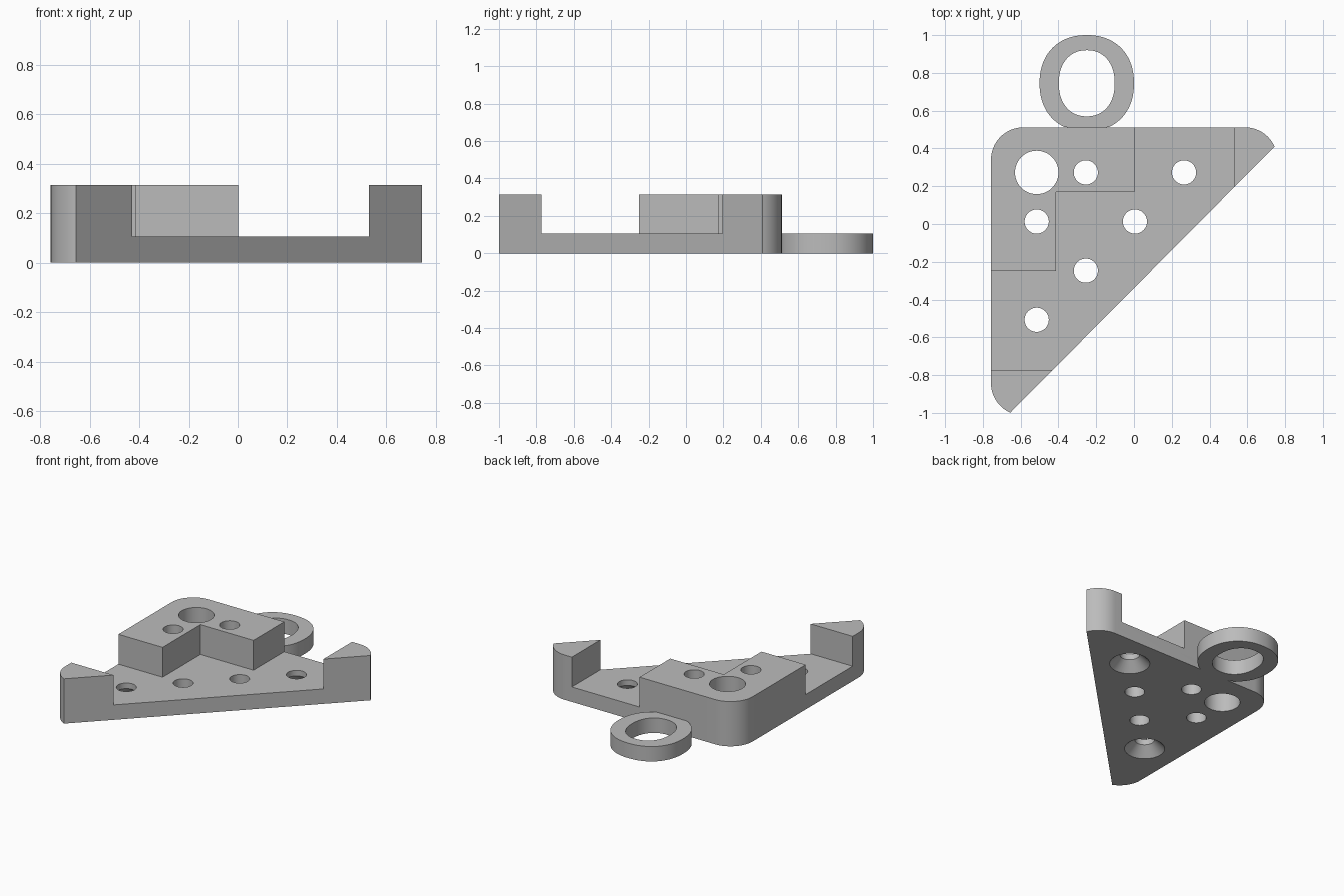
import bpy, bmesh, math

if "Cube" in bpy.data.objects:
    bpy.data.objects.remove(bpy.data.objects["Cube"], do_unlink=True)

grey = bpy.data.materials.new("plain grey")
grey.use_nodes = True
grey.diffuse_color = (0.5, 0.5, 0.5, 1)
grey.node_tree.nodes["Principled BSDF"].inputs["Base Color"].default_value = (0.5, 0.5, 0.5, 1)

HEIGHT, FLOOR, BACK = 0.315, 0.105, 0.512


def arc(cx, cy, r, start, end, steps=16):
    angles = [math.radians(start + (end - start) * i / steps) for i in range(steps + 1)]
    return [(cx + r * math.cos(a), cy + r * math.sin(a)) for a in angles]


def skin(name, loops, closed=False):
    """Join a series of equal point loops; cap the ends, or close back on the first."""
    bm = bmesh.new()
    rows = [[bm.verts.new(p) for p in loop] for loop in loops]
    pairs = list(zip(rows, rows[1:]))
    if closed:
        pairs.append((rows[-1], rows[0]))
    else:
        bm.faces.new(rows[0])
        bm.faces.new(rows[-1])
    for a, b in pairs:
        for i in range(len(a)):
            j = (i + 1) % len(a)
            bm.faces.new((a[i], a[j], b[j], b[i]))
    bmesh.ops.recalc_face_normals(bm, faces=bm.faces)
    mesh = bpy.data.meshes.new(name)
    bm.to_mesh(mesh)
    bm.free()
    mesh.materials.append(grey)
    obj = bpy.data.objects.new(name, mesh)
    bpy.context.collection.objects.link(obj)
    return obj


def lift(points, z):
    return [(x, y, z) for x, y in points]


def prism(name, points, z0, z1):
    return skin(name, [lift(points, z0), lift(points, z1)])


def hole(x, y, sections):
    """Round cutter from (radius, height) sections."""
    return skin("hole_cutter", [lift(arc(x, y, r, 0, 360, 48)[:-1], z) for r, z in sections])


def activate(obj):
    bpy.ops.object.select_all(action="DESELECT")
    obj.select_set(True)
    bpy.context.view_layer.objects.active = obj


def cut(target, cutter):
    activate(target)
    mod = target.modifiers.new("cut", "BOOLEAN")
    mod.operation, mod.solver, mod.object = "DIFFERENCE", "EXACT", cutter
    bpy.ops.object.modifier_apply(modifier=mod.name)
    bpy.data.objects.remove(cutter, do_unlink=True)


# Triangular body with three rounded corners
R = 0.172
outline = (arc(0.587, BACK - R, R, 24, 90)
           + arc(-0.757 + R, BACK - R, R, 90, 180)
           + arc(-0.757 + R, -0.842, R, 180, 246))
body = prism("bracket_body", outline, 0, HEIGHT)

# Lowered floor, leaving the L-shaped block and both raised tips
pocket = [(0.53, 0.7), (0.003, 0.7), (0.003, 0.17), (-0.413, 0.17),
          (-0.413, -0.25), (-0.9, -0.25), (-0.9, -0.772), (0.53, -0.772)]
cut(body, prism("pocket_cutter", pocket, FLOOR, 0.5))

# Grid of holes: one large, four plain, two countersunk from below
PITCH, X0, Y0, SMALL = 0.26, -0.515, 0.273, 0.064
plain = [(SMALL, -0.1), (SMALL, 0.5)]
large = [(0.115, -0.1), (0.115, 0.5)]
countersunk = [(0.13, -0.1), (0.13, 0), (SMALL, 0.066), (SMALL, 0.5)]
for col, row, shape in [(0, 0, large), (1, 0, plain), (0, 1, plain), (2, 1, plain),
                        (1, 2, plain), (3, 0, countersunk), (0, 3, countersunk)]:
    cut(body, hole(X0 + col * PITCH, Y0 - row * PITCH, shape))


# Hanging loop, flattened where it meets the back edge
def oval(rx, ry, power=2.2, count=96):
    pts = []
    for i in range(count):
        a = 2 * math.pi * i / count
        c, s = math.cos(a), math.sin(a)
        x = math.copysign(abs(c) ** (2 / power), c) * rx - 0.25
        y = math.copysign(abs(s) ** (2 / power), s) * ry + 0.745
        pts.append((x, max(y, BACK)))
    return pts


outer, inner = oval(0.25, 0.255), oval(0.148, 0.175)
loop = skin("hanging_loop", [lift(outer, 0), lift(outer, FLOOR),
                             lift(inner, FLOOR), lift(inner, 0)], closed=True)

for obj in (body, loop):
    activate(obj)
    bpy.ops.object.shade_smooth_by_angle(angle=math.radians(30))
